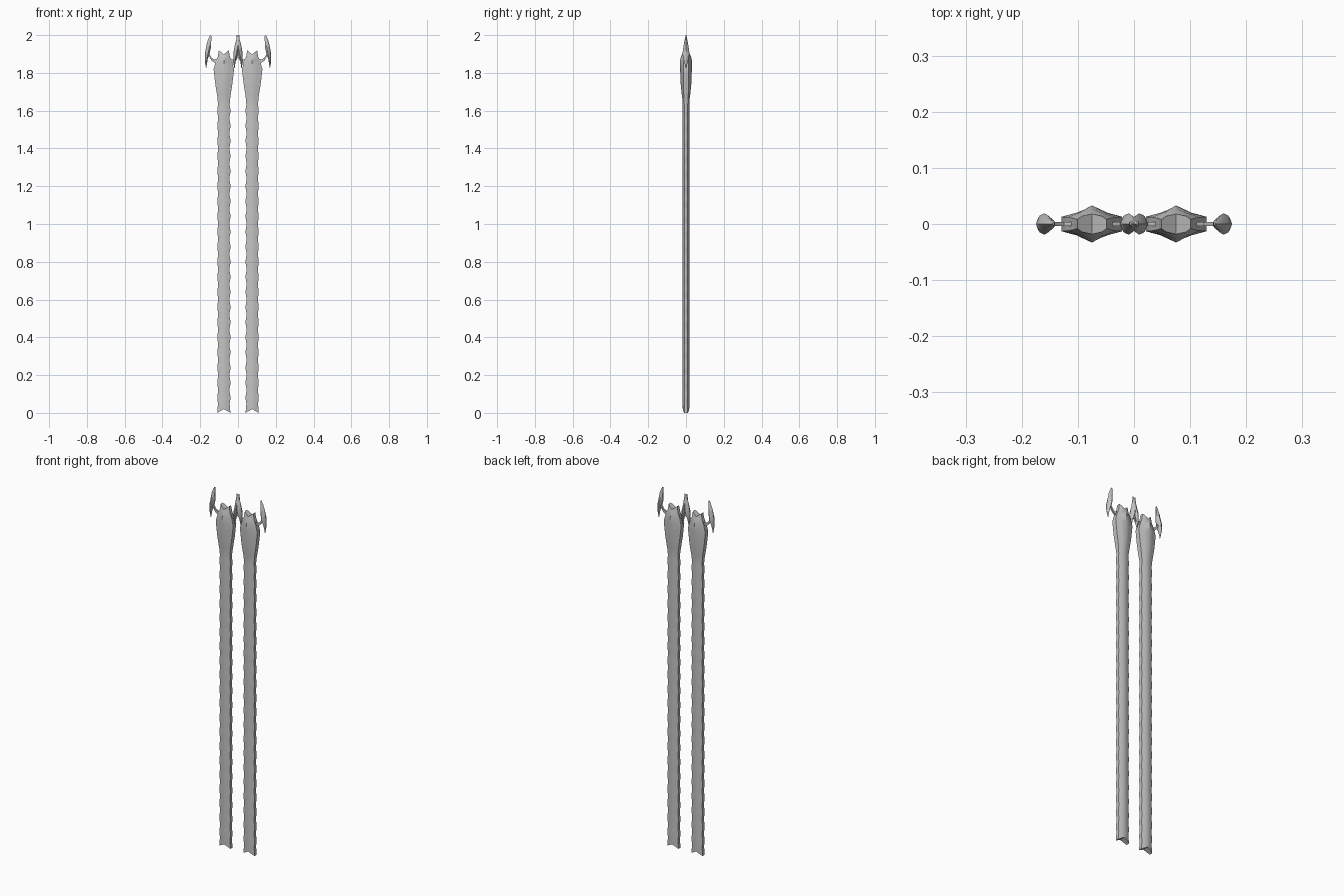
import bpy, bmesh, math

if "Cube" in bpy.data.objects:
    bpy.data.objects.remove(bpy.data.objects["Cube"])

grey = bpy.data.materials.new("stone grey")
grey.diffuse_color = (0.55, 0.55, 0.55, 1)
grey.use_nodes = True
grey.node_tree.nodes["Principled BSDF"].inputs["Base Color"].default_value = grey.diffuse_color


def loft(name, rings, caps, angle):
    """Skin a list of equal-length rings and close both ends with the cap faces."""
    bm = bmesh.new()
    vs = [[bm.verts.new(p) for p in r] for r in rings]
    n = len(rings[0])
    for a, b in zip(vs, vs[1:]):
        for i in range(n):
            j = (i + 1) % n
            bm.faces.new((a[i], a[j], b[j], b[i]))
    for end in (vs[0], vs[-1]):
        for c in caps:
            bm.faces.new([end[i] for i in c])
    bmesh.ops.recalc_face_normals(bm, faces=bm.faces)
    me = bpy.data.meshes.new(name)
    bm.to_mesh(me)
    bm.free()
    me.materials.append(grey)
    ob = bpy.data.objects.new(name, me)
    bpy.context.collection.objects.link(ob)
    bpy.context.view_layer.objects.active = ob
    ob.select_set(True)
    bpy.ops.object.shade_smooth_by_angle(angle=math.radians(angle))
    ob.select_set(False)
    return ob


def pole_ring(cx, z, w, b, c, d, e, notch=0.0):
    """Ten-sided ridged section; notch shifts the middle up or down."""
    pts = [(w, -b), (w, b), (c, d), (0, e), (-c, d),
           (-w, b), (-w, -b), (-c, -d), (0, -e), (c, -d)]
    return [(cx + x, y, z + notch * (1 - abs(x) / w)) for x, y in pts]


# head profile: z, half width, edge half depth, shoulder x, shoulder y, ridge y
HEAD = [(1.66, .033, .010, .016, .016, .019),
        (1.69, .037, .012, .018, .018, .023),
        (1.74, .045, .013, .023, .020, .028),
        (1.79, .051, .013, .026, .020, .030),
        (1.82, .054, .013, .028, .020, .031),
        (1.86, .043, .012, .026, .019, .033),
        (1.885, .032, .010, .023, .018, .027)]
POLE_CAPS = [(0, 1, 2, 9), (9, 2, 3, 8), (8, 3, 4, 7), (7, 4, 5, 6)]

# blade profile: z, offset from pole, half thickness, half depth
BLADE = [(2.0, .069, .002, .002), (1.985, .073, .007, .005),
         (1.96, .078, .011, .010), (1.93, .082, .013, .015),
         (1.90, .088, .012, .019), (1.87, .093, .007, .013),
         (1.845, .094, .004, .006), (1.825, .093, .001, .001)]

# arm path: offset from pole, z
ARM = [(.034, 1.868), (.050, 1.862), (.064, 1.872), (.074, 1.888), (.086, 1.902)]

for side, cx in (("left", -0.075), ("right", 0.075)):
    # scalloped shaft running up into the flared, notched head
    rings = [pole_ring(cx, 0, .035, .009, .015, .015, .017, .02)]
    steps = 80
    for i in range(1, steps + 1):
        z = 0.03 + (1.63 - 0.03) * i / steps
        w = .0325 + .0025 * math.cos(math.tau * z / 0.08)
        rings.append(pole_ring(cx, z, w, .009, .015, .016, .0185))
    rings += [pole_ring(cx, *h) for h in HEAD]
    rings.append(pole_ring(cx, 1.92, .026, .008, .018, .014, .018, -.022))
    loft(side + "_pole", rings, POLE_CAPS, 45)

    for s, where in ((-1, "left"), (1, "right")):
        # curved leaf blade
        rings = [[(cx + s * (o + u * t), v * d, z) for u, v in
                  ((1, 0), (.4, .8), (-.3, 1), (-1, .5), (-1, -.5), (-.3, -1), (.4, -.8))]
                 for z, o, t, d in BLADE]
        loft(f"{side}_pole_{where}_blade", rings, [tuple(range(7))], 50)

        # thin arm carrying the blade
        rings = [[(cx + s * o, y, z + h) for y, h in
                  ((-.004, -.008), (.004, -.008), (.004, .008), (-.004, .008))]
                 for o, z in ARM]
        loft(f"{side}_pole_{where}_arm", rings, [(0, 1, 2, 3)], 40)
